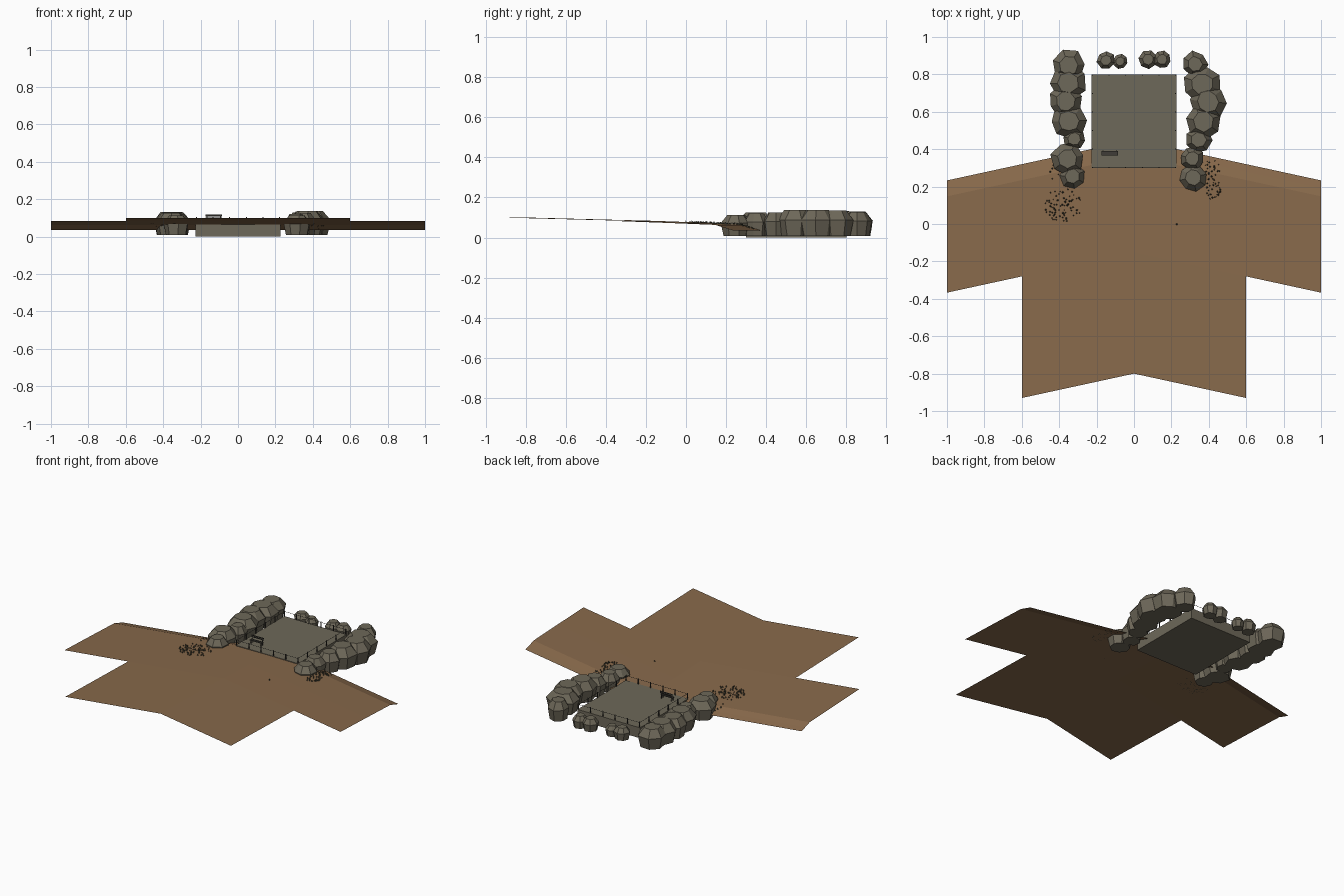
import bpy, bmesh, math, random
from mathutils import Matrix, Vector

if "Cube" in bpy.data.objects:
    bpy.data.objects.remove(bpy.data.objects["Cube"])

random.seed(4)

def mat(name, col):
    m = bpy.data.materials.new(name)
    m.diffuse_color = (*col, 1)
    m.use_nodes = True
    m.node_tree.nodes["Principled BSDF"].inputs["Base Color"].default_value = m.diffuse_color
    return m

EARTH = mat("brown earth", (0.245, 0.142, 0.070))
STONE = mat("grey stone", (0.155, 0.138, 0.100))
IRON = mat("dark metal", (0.05, 0.046, 0.038))
SCRUB = mat("dark scrub", (0.055, 0.055, 0.035))

def finish(bm, name, m):
    me = bpy.data.meshes.new(name)
    bm.to_mesh(me)
    bm.free()
    me.materials.append(m)
    ob = bpy.data.objects.new(name, me)
    bpy.context.collection.objects.link(ob)
    return ob

def box(bm, c, s):
    bmesh.ops.create_cube(bm, size=1, matrix=Matrix.Translation(c) @ Matrix.Diagonal((*s, 1)))

# folded ground sheet: chevron rows, bent down at the back edge
SLOPE = 0.217
rows = [(-0.8, 0.100), (-0.15, 0.083), (0.12, 0.073), (0.365, 0.063), (0.41, 0.048), (0.45, 0.036)]

def ground_z(x, y):
    v = y + SLOPE * abs(x)
    for (a, za), (b, zb) in zip(rows, rows[1:]):
        if a <= v <= b:
            return za + (zb - za) * (v - a) / (b - a)
    return rows[-1][1]

bm = bmesh.new()
cols = [-1, -0.6, 0, 0.6, 1]
grid = {(x, v): bm.verts.new((x, v - SLOPE * abs(x), z)) for x in cols for v, z in rows}
for xa, xb in zip(cols, cols[1:]):
    for i in range(len(rows) - 1):
        if i == 0 and abs(xa + xb) > 1:      # missing front corners
            continue
        a, b = rows[i][0], rows[i + 1][0]
        bm.faces.new([grid[xa, a], grid[xb, a], grid[xb, b], grid[xa, b]])
for v in [v for v in bm.verts if not v.link_faces]:
    bm.verts.remove(v)
finish(bm, "ground_sheet", EARTH)

# stone platform
bm = bmesh.new()
box(bm, (0, 0.55, 0.034), (0.452, 0.5, 0.068))
finish(bm, "platform", STONE)

# boulders: narrow foot, wide shoulder, small flat top
def boulder(bm, x, y, r, h):
    n = random.choice((7, 8))
    turn = random.random() * 6.28
    wob = [random.uniform(0.92, 1.06) for _ in range(n)]
    rings = []
    for z, k in ((0.008, 0.82), (0.008 + (h - 0.008) * 0.62, 1.0), (h, 0.58)):
        rings.append([bm.verts.new((x + r * k * wob[i] * math.cos(turn + i * 2 * math.pi / n),
                                    y + r * k * wob[i] * math.sin(turn + i * 2 * math.pi / n), z))
                      for i in range(n)])
    for lo, hi in zip(rings, rings[1:]):
        for i in range(n):
            j = (i + 1) % n
            bm.faces.new([lo[i], lo[j], hi[j], hi[i]])
    bm.faces.new(rings[2])
    bm.faces.new(rings[0][::-1])

groups = {
    "left_boulders": [(-.35, .845, .09, .130), (-.355, .755, .10, .132), (-.365, .655, .09, .132),
                      (-.35, .55, .095, .130), (-.32, .455, .06, .118), (-.355, .35, .09, .125),
                      (-.33, .255, .07, .112)],
    "right_boulders": [(.325, .855, .07, .128), (.365, .75, .098, .135), (.395, .655, .10, .137),
                       (.37, .55, .10, .137), (.345, .45, .075, .125), (.31, .35, .065, .120),
                       (.315, .25, .075, .112)],
    "back_boulders": [(-.15, .875, .05, .085), (-.075, .87, .04, .075),
                      (.075, .88, .05, .085), (.15, .88, .048, .085)],
}
for name, items in groups.items():
    bm = bmesh.new()
    for it in items:
        boulder(bm, *it)
    finish(bm, name, STONE)

# railing: thin posts joined by a wire
bm = bmesh.new()
X, Y0, Y1, ZT = 0.222, 0.303, 0.797, 0.105
corners = [Vector(c) for c in ((-X, Y0), (X, Y0), (X, Y1), (-X, Y1))]
for i in range(4):
    a, b = corners[i], corners[(i + 1) % 4]
    n = 5
    for k in range(n):
        p = a.lerp(b, k / n)
        box(bm, (p.x, p.y, (0.066 + ZT) / 2), (0.005, 0.005, ZT - 0.066))
    mid, d = (a + b) / 2, b - a
    box(bm, (mid.x, mid.y, 0.1), (abs(d.x) + 0.0015, abs(d.y) + 0.0015, 0.0015))
finish(bm, "railing", IRON)

# bench: slatted seat, backrest and legs
bm = bmesh.new()
for dy in (-0.008, 0.0, 0.008):
    box(bm, (-0.13, 0.378 + dy, 0.09), (0.088, 0.006, 0.003))
for z in (0.105, 0.114):
    box(bm, (-0.13, 0.39, z), (0.088, 0.003, 0.006))
for dx in (-0.036, 0.036):
    box(bm, (-0.13 + dx, 0.37, 0.079), (0.004, 0.004, 0.022))
    box(bm, (-0.13 + dx, 0.39, 0.092), (0.004, 0.004, 0.048))
finish(bm, "bench", IRON)

# scattered scrub: tiny pyramids lying on the ground
bm = bmesh.new()
patches = [(-.38, .10, .10, .09, 75), (-.40, .27, .05, .06, 15),
           (.42, .19, .045, .06, 30), (.41, .30, .05, .05, 25), (.23, 0, .004, .004, 1)]
for cx, cy, rx, ry, n in patches:
    for _ in range(n):
        t, q = random.random() * 6.28, math.sqrt(random.random())
        x, y = cx + rx * q * math.cos(t), cy + ry * q * math.sin(t)
        r = random.uniform(0.003, 0.006)
        bmesh.ops.create_cone(bm, cap_ends=True, segments=4, radius1=r, radius2=0, depth=r * 2,
                              matrix=Matrix.Translation((x, y, ground_z(x, y) + r))
                              @ Matrix.Rotation(t * 3, 4, 'Z'))
finish(bm, "scrub", SCRUB)
